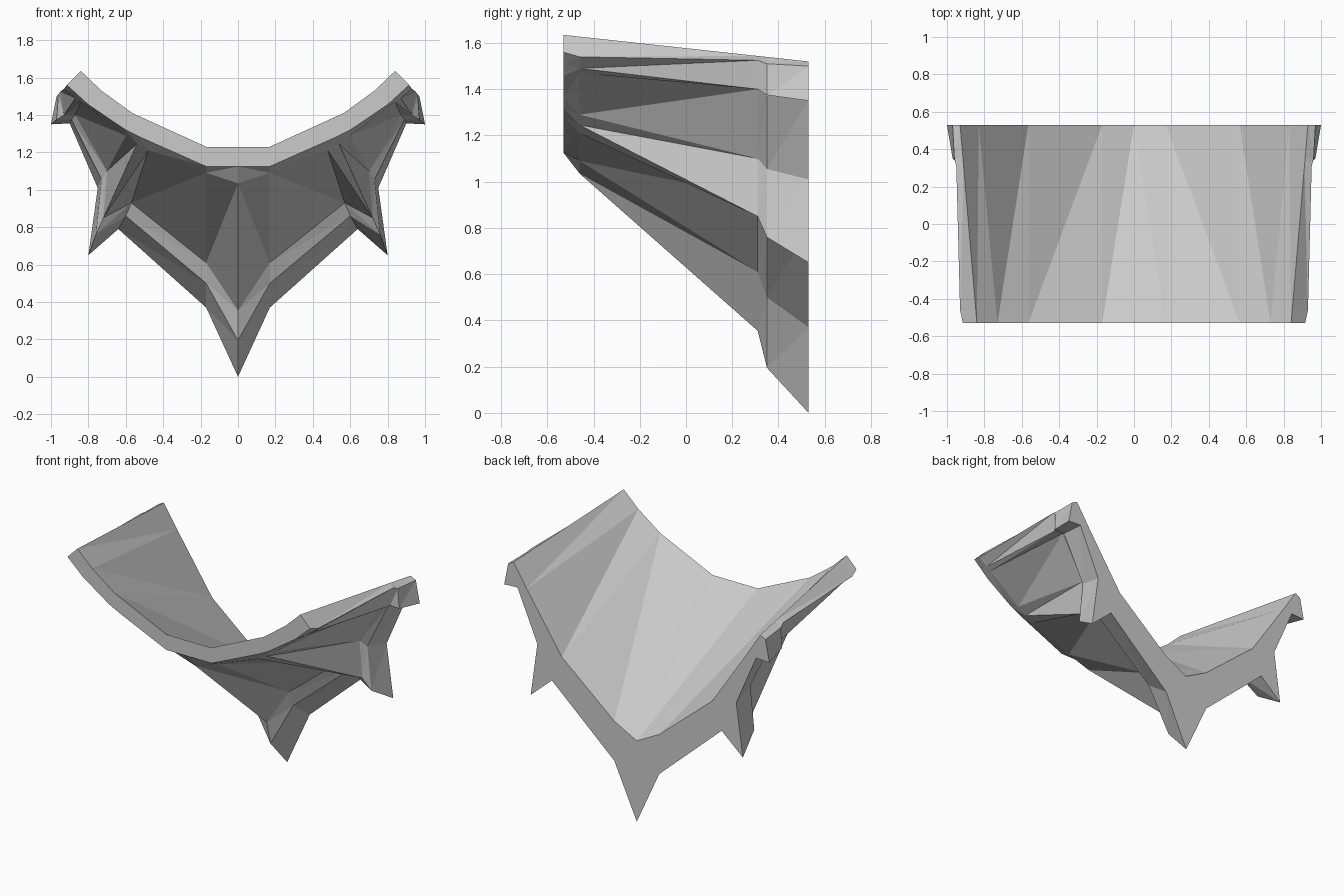
import bpy
import bmesh

default_cube = bpy.data.objects.get("Cube")
if default_cube:
    bpy.data.objects.remove(default_cube, do_unlink=True)

# Single grey material
grey = bpy.data.materials.new("plain grey")
grey.use_nodes = True
colour = (0.6, 0.6, 0.6, 1)
grey.diffuse_color = colour
grey.node_tree.nodes["Principled BSDF"].inputs["Base Color"].default_value = colour

# Half profiles (x, z) of the ribbed underside, centre outwards, keyed by depth
underside = {
    -0.53: [(0, 1.125), (.17, 1.125), (.52, 1.28), (.6, 1.32),
            (.66, 1.36), (.8, 1.455), (.86, 1.51), (.915, 1.56)],
    -0.46: [(0, 1.035), (.17, 1.09), (.48, 1.21), (.54, 1.245),
            (.6, 1.29), (.84, 1.47), (.87, 1.49), (.93, 1.54)],
    0.31: [(0, .355), (.17, .61), (.57, .93), (.72, .85),
           (.7, 1.1), (.87, 1.4), (.93, 1.4), (.95, 1.525)],
    0.35: [(0, .195), (.17, .5), (.6, .86), (.76, .76),
           (.73, 1.055), (.89, 1.375), (.97, 1.375), (.96, 1.51)],
    0.53: [(0, 0), (.17, .37), (.64, .79), (.8, .65),
           (.75, 1.01), (.9, 1.355), (1, 1.35), (.97, 1.5)],
}

# Half profiles of the hollow upper side, at the front and back ends
front_top = [(0, 1.23), (.17, 1.23), (.565, 1.41), (.73, 1.53), (.84, 1.635)]
back_top = [(0, .55), (.17, .64), (.565, .97), (.83, 1.365), (.93, 1.52)]

depths = sorted(underside)
front, back = depths[0], depths[-1]


def ridge(y):
    """Point on the straight outer top edge at a given depth."""
    t = (y - front) / (back - front)
    return tuple(a + (b - a) * t for a, b in zip(front_top[-1], back_top[-1]))


bm = bmesh.new()


def row(profile, y, side):
    return [bm.verts.new((side * x, y, z)) for x, z in profile]


def face(verts, flip):
    bm.faces.new(reversed(verts) if flip else verts)


def loft(near, far, flip, diagonal_from_near):
    """Join two rows with triangles, choosing the crease direction."""
    for a, b, c, d in zip(near, near[1:], far[1:], far):
        if diagonal_from_near:
            face((a, b, c), flip)
            face((a, c, d), flip)
        else:
            face((a, b, d), flip)
            face((b, c, d), flip)


for side in (1, -1):
    mirrored = side < 0
    # Ribbed underside with flared back spikes
    rows = [row(underside[y] + [ridge(y)], y, side) for y in depths]
    for near, far in zip(rows, rows[1:]):
        loft(near, far, not mirrored, True)
    # Hollow upper surface
    top_near = row(front_top, front, side)
    top_far = row(back_top, back, side)
    loft(top_near, top_far, mirrored, False)
    # Flat end caps
    face(rows[0][:-1] + top_near[::-1], mirrored)
    face(rows[-1][:-1] + top_far[::-1], not mirrored)

# Weld the halves and split the concave end caps cleanly
bmesh.ops.remove_doubles(bm, verts=bm.verts, dist=0.0005)
bmesh.ops.triangulate(bm, faces=[f for f in bm.faces if len(f.verts) > 4],
                      ngon_method='EAR_CLIP')
bmesh.ops.recalc_face_normals(bm, faces=bm.faces)

mesh = bpy.data.meshes.new("spiked_collar")
bm.to_mesh(mesh)
bm.free()
mesh.materials.append(grey)
collar = bpy.data.objects.new("spiked_collar", mesh)
bpy.context.collection.objects.link(collar)
